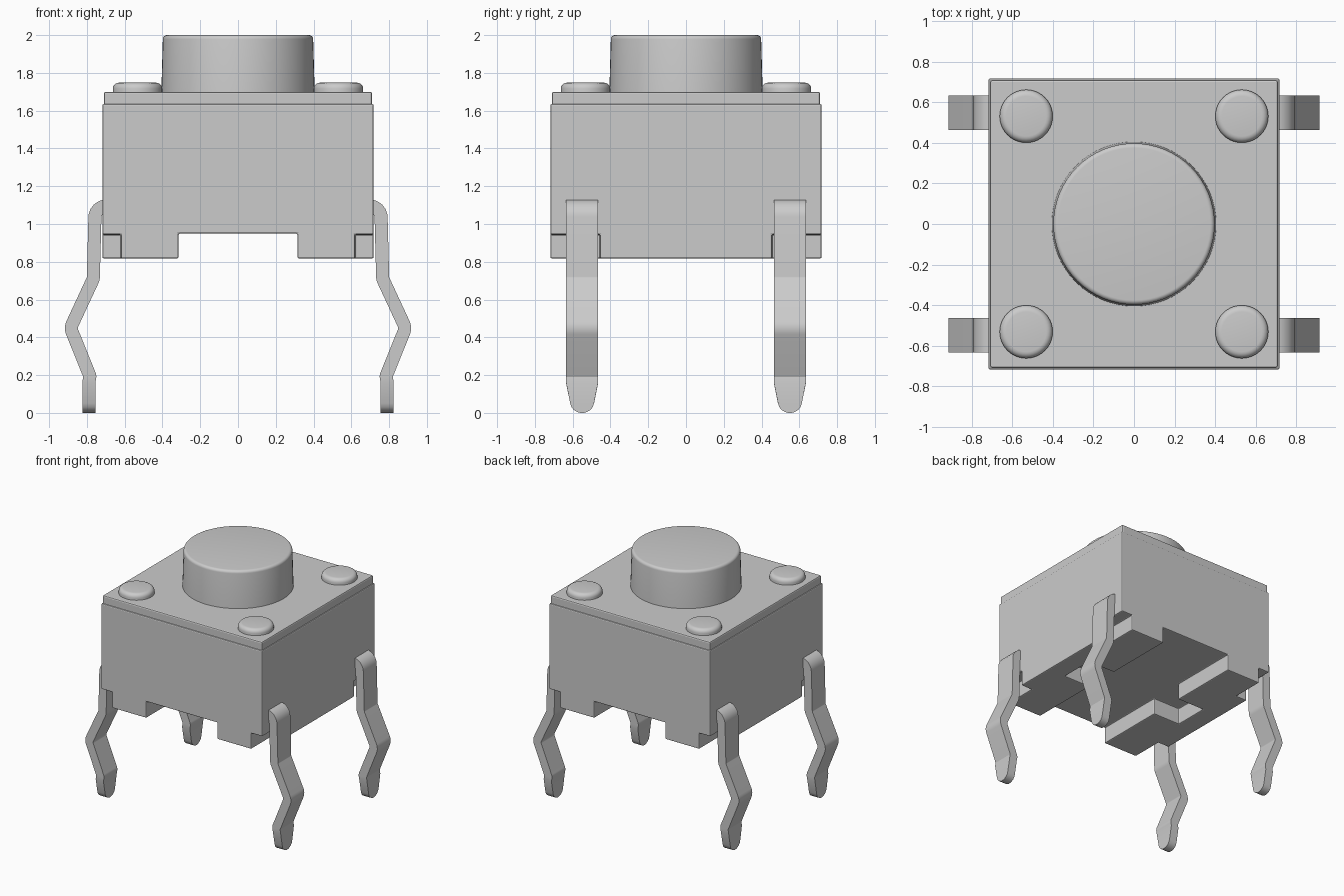
import bpy, bmesh, math
from mathutils import Vector

if "Cube" in bpy.data.objects:
    bpy.data.objects.remove(bpy.data.objects["Cube"])


def finish(name, bm, smooth=True):
    bmesh.ops.recalc_face_normals(bm, faces=bm.faces)
    mesh = bpy.data.meshes.new(name)
    bm.to_mesh(mesh)
    bm.free()
    ob = bpy.data.objects.new(name, mesh)
    bpy.context.collection.objects.link(ob)
    if smooth:
        bpy.ops.object.select_all(action='DESELECT')
        ob.select_set(True)
        bpy.context.view_layer.objects.active = ob
        bpy.ops.object.shade_smooth_by_angle(angle=math.radians(35))
    return ob


def prism(bm, outline, z0, z1):
    low = [bm.verts.new((x, y, z0)) for x, y in outline]
    high = [bm.verts.new((x, y, z1)) for x, y in outline]
    bm.faces.new(low[::-1])
    bm.faces.new(high)
    for i in range(len(low)):
        j = (i + 1) % len(low)
        bm.faces.new((low[i], low[j], high[j], high[i]))


def rect(x0, x1, y0, y1):
    return [(x0, y0), (x1, y0), (x1, y1), (x0, y1)]


def bevel(ob, width):
    mod = ob.modifiers.new("bevel", 'BEVEL')
    mod.width, mod.segments, mod.limit_method = width, 2, 'ANGLE'


def lathe(name, profile, x, y, segments):
    bm = bmesh.new()
    rings = [[bm.verts.new((x + r * math.cos(math.tau * k / segments),
                            y + r * math.sin(math.tau * k / segments), z))
              for k in range(segments)] for r, z in profile]
    for a, b in zip(rings, rings[1:]):
        for k in range(segments):
            j = (k + 1) % segments
            bm.faces.new((a[k], a[j], b[j], b[k]))
    bm.faces.new(rings[0][::-1])
    bm.faces.new(rings[-1])
    return finish(name, bm)


def rounded(r, base_r, z0, z1, edge, steps=5):
    """Side profile with a rounded upper rim."""
    arc = [(r - edge + edge * math.cos(t), z1 - edge + edge * math.sin(t))
           for t in (math.pi / 2 * i / steps for i in range(steps + 1))]
    return [(base_r, z0)] + arc


def fillet(points, radii, steps=6):
    """Round the inner corners of a path."""
    out = [points[0]]
    for p, c, n, r in zip(points, points[1:], points[2:], radii):
        a, b = (p - c).normalized(), (n - c).normalized()
        half = a.angle(b) / 2
        d = r / math.tan(half)
        centre = c + (a + b).normalized() * (r / math.sin(half))
        s, e = c + a * d - centre, c + b * d - centre
        for i in range(steps + 1):
            out.append(centre + s.lerp(e, i / steps).normalized() * r)
    return out + [points[-1]]


# Housing with underside channel, centre pocket and corner notches
bm = bmesh.new()
prism(bm, rect(-.718, .718, -.718, .718), .818, 1.635)
housing = finish("housing", bm, False)
bm = bmesh.new()
quarter = [(.315, -1), (.315, -.14), (.555, -.14)]
half = quarter + [(x, -y) for x, y in reversed(quarter)]
prism(bm, half + [(-x, -y) for x, y in half], .5, .95)
for sx in (-1, 1):
    for sy in (-1, 1):
        xs, ys = sorted((sx * .62, sx * 1)), sorted((sy * .455, sy * 1))
        prism(bm, rect(*xs, *ys), .5, .945)
cutter = finish("housing_cutter", bm, False)
cutter.hide_render = True
cutter.hide_viewport = True
cut = housing.modifiers.new("underside", 'BOOLEAN')
cut.operation, cut.solver, cut.object = 'DIFFERENCE', 'EXACT', cutter
bevel(housing, .008)

# Cover plate
bm = bmesh.new()
prism(bm, rect(-.71, .71, -.71, .71), 1.6, 1.7)
bevel(finish("cover_plate", bm, False), .01)

# Push button and corner rivets
lathe("button", rounded(.398, .407, 1.66, 2.0, .022), 0, 0, 64)
for sx in (-1, 1):
    for sy in (-1, 1):
        lathe("rivet", rounded(.131, .131, 1.66, 1.748, .032), sx * .532, sy * .532, 40)

# Four bent legs with tapered, rounded tips
THICK = .0345
path = fillet([Vector(p) for p in ((.64, 1.095), (.756, 1.095), (.766, .71),
                                   (.887, .45), (.784, .195), (.79, .16))],
              (.06, .05, .055, .02))
path = path[:-1]
rows = [(p, .085) for p in path]
tip = ((.16, .085), (.05, .063), (.03, .056), (.015, .043), (.005, .026), (0, .01))
rows += [(Vector((.79, z)), w) for z, w in tip]
for sx in (-1, 1):
    for sy in (-1, 1):
        bm = bmesh.new()
        rings = []
        for i, (p, w) in enumerate(rows):
            t = (rows[min(i + 1, len(rows) - 1)][0] - rows[max(i - 1, 0)][0]).normalized()
            n = Vector((-t.y, t.x)) * THICK
            rings.append([bm.verts.new((sx * (p.x + a * n.x), sy * .55 + b * w, p.y + a * n.y))
                          for a, b in ((1, 1), (1, -1), (-1, -1), (-1, 1))])
        for a, b in zip(rings, rings[1:]):
            for k in range(4):
                j = (k + 1) % 4
                bm.faces.new((a[k], a[j], b[j], b[k]))
        bm.faces.new(rings[0])
        bm.faces.new(rings[-1])
        finish("leg", bm)
